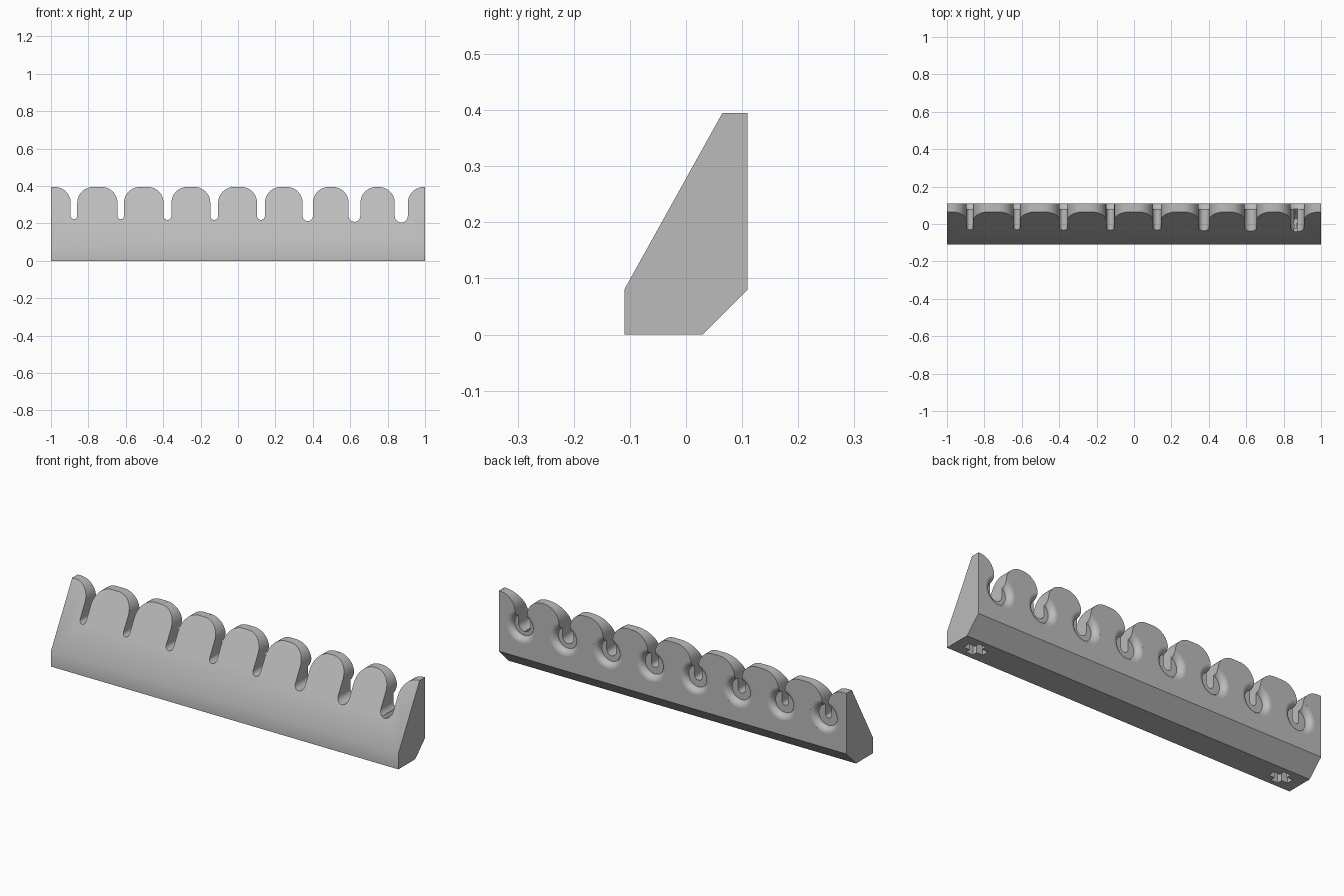
import bpy, bmesh
from math import sin, cos, pi, radians
from mathutils import Vector

cube = bpy.data.objects.get("Cube")
if cube:
    bpy.data.objects.remove(cube)

# Main dimensions
BACK, TOP, SLOT_Z, FILLET = 0.11, 0.395, 0.24, 0.085
WIDTHS = [0.035, 0.035, 0.042, 0.042, 0.042, 0.055, 0.063, 0.07]
SLOTS = [(-0.877 + 0.25 * i, w / 2) for i, w in enumerate(WIDTHS)]

grey = bpy.data.materials.new("plain_grey")
grey.use_nodes = True
grey.diffuse_color = (0.5, 0.5, 0.5, 1)
grey.node_tree.nodes["Principled BSDF"].inputs["Base Color"].default_value = (0.5, 0.5, 0.5, 1)


def make_object(name, bm):
    bmesh.ops.recalc_face_normals(bm, faces=bm.faces)
    mesh = bpy.data.meshes.new(name)
    bm.to_mesh(mesh)
    bm.free()
    mesh.materials.append(grey)
    obj = bpy.data.objects.new(name, mesh)
    bpy.context.collection.objects.link(obj)
    return obj


def prism(name, points, direction):
    """Extrude a closed outline along a direction."""
    bm = bmesh.new()
    face = bm.faces.new([bm.verts.new(p) for p in points])
    new = bmesh.ops.extrude_face_region(bm, geom=[face])["geom"]
    bmesh.ops.translate(bm, vec=direction, verts=[v for v in new if isinstance(v, bmesh.types.BMVert)])
    return make_object(name, bm)


def arc(cx, cz, r, start, end, steps=12):
    angles = [radians(start + (end - start) * i / steps) for i in range(steps + 1)]
    return [(cx + r * cos(a), cz + r * sin(a)) for a in angles]


def boolean(target, cutter, operation):
    mod = target.modifiers.new(operation.lower(), "BOOLEAN")
    mod.operation, mod.solver, mod.object = operation, "EXACT", cutter
    bpy.context.view_layer.update()
    graph = bpy.context.evaluated_depsgraph_get()
    target_mesh = bpy.data.meshes.new_from_object(target.evaluated_get(graph))
    target.modifiers.clear()
    target.data = target_mesh
    bpy.data.objects.remove(cutter)


# Body: side profile run along the full length
side = [(-BACK, 0), (0.03, 0), (BACK, 0.08), (BACK, TOP), (0.065, TOP), (-BACK, 0.08)]
rack = prism("slotted_rack", [(-1, y, z) for y, z in side], (2, 0, 0))

# Slots: straight walls, round bottoms and rounded finger tops
for x, r in SLOTS:
    f = FILLET
    outline = arc(x - r - f, TOP - f, f, 88, 0) + arc(x, SLOT_Z, r, 180, 360)
    outline += arc(x + r + f, TOP - f, f, 180, 92)
    outline += [(x + r + f, 0.45), (x - r - f, 0.45)]
    boolean(rack, prism("slot_cutter", [(px, -0.2, pz) for px, pz in outline], (0, 0.4, 0)), "DIFFERENCE")

# Round seats in the back with a flared rim
for x, r in SLOTS:
    rim = [(0, 0.08)] + arc(0.085, 0.08, 0.03, 180, 92, 8) + [(0.085, 0.13), (0, 0.13)]
    bm = bmesh.new()
    verts = [bm.verts.new((x + pr, py, SLOT_Z)) for pr, py in rim]
    edges = [bm.edges.new(pair) for pair in zip(verts, verts[1:])]
    bmesh.ops.spin(bm, geom=verts + edges, cent=(x, 0, SLOT_Z), axis=(0, 1, 0),
                   angle=2 * pi, steps=48)
    bmesh.ops.remove_doubles(bm, verts=bm.verts, dist=0.0001)
    boolean(rack, make_object("seat_cutter", bm), "DIFFERENCE")

# Cross-shaped mounting pockets in the underside
for x in (-0.89, 0.89):
    for half_x, half_y in ((0.055, 0.018), (0.02, 0.045)):
        corners = [(x + sx * half_x, -0.04 + sy * half_y, -0.05)
                   for sx, sy in ((-1, -1), (1, -1), (1, 1), (-1, 1))]
        boolean(rack, prism("pocket_cutter", corners, (0, 0, 0.1)), "DIFFERENCE")

# Smooth curves, crisp edges
bpy.context.view_layer.objects.active = rack
rack.select_set(True)
bpy.ops.object.shade_smooth_by_angle(angle=radians(30))
